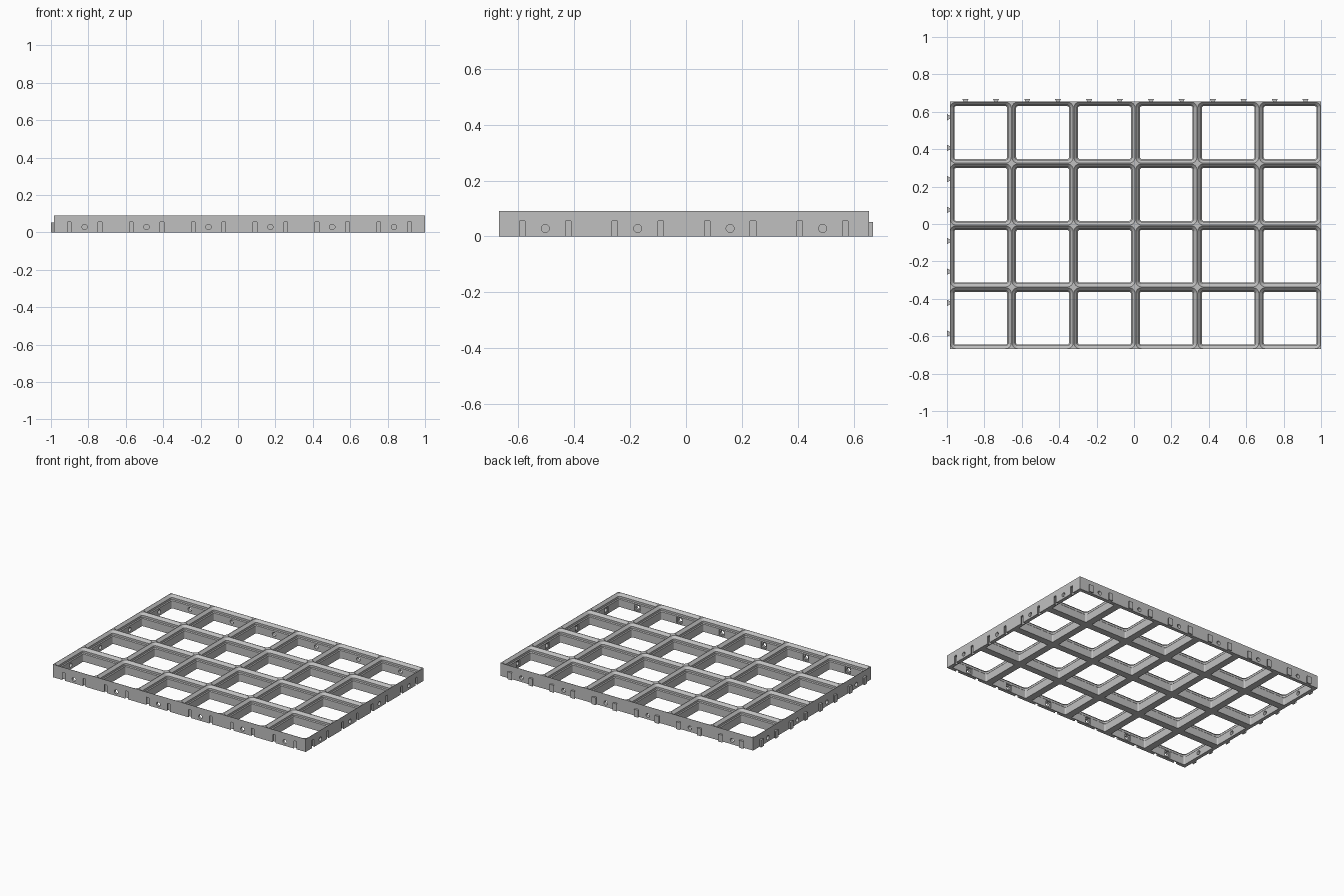
import bpy, bmesh, math
from mathutils import Matrix

if "Cube" in bpy.data.objects:
    bpy.data.objects.remove(bpy.data.objects["Cube"])

NX, NY = 6, 4
PITCH = 1.985 / NX
TAB = 0.015                     # how far the dovetail tabs stick out
HEIGHT = 0.091
CX, CY = TAB / 2, -TAB / 2      # frame centre, shifted to balance the tabs
HX, HY = NX * PITCH / 2, NY * PITCH / 2

grey = bpy.data.materials.new("grey plastic")
grey.diffuse_color = (0.53, 0.53, 0.53, 1)
grey.use_nodes = True
grey.node_tree.nodes["Principled BSDF"].inputs["Base Color"].default_value = grey.diffuse_color

xs = [CX + (i - (NX - 1) / 2) * PITCH for i in range(NX)]
ys = [CY + (j - (NY - 1) / 2) * PITCH for j in range(NY)]


def loft(bm, rings):
    """Closed solid through a list of equal-length point rings."""
    loops = [[bm.verts.new(p) for p in ring] for ring in rings]
    n = len(loops[0])
    bm.faces.new(loops[0][::-1])
    bm.faces.new(loops[-1])
    for a, b in zip(loops, loops[1:]):
        for k in range(n):
            bm.faces.new((a[k], a[(k + 1) % n], b[(k + 1) % n], b[k]))


def finish(bm, name):
    bmesh.ops.recalc_face_normals(bm, faces=bm.faces[:])
    me = bpy.data.meshes.new(name)
    bm.to_mesh(me)
    bm.free()
    me.materials.append(grey)
    ob = bpy.data.objects.new(name, me)
    bpy.context.collection.objects.link(ob)
    return ob


def rounded_square(x, y, z, half, r, seg=8):
    pts = []
    for q in range(4):
        a0 = q * math.pi / 2
        sx, sy = ((1, 1), (-1, 1), (-1, -1), (1, -1))[q]
        for k in range(seg + 1):
            a = a0 + k / seg * math.pi / 2
            pts.append((x + sx * (half - r) + r * math.cos(a),
                        y + sy * (half - r) + r * math.sin(a), z))
    return pts


def dovetail(bm, x, y, direction, narrow, wide, depth, z0, z1, back=0.0):
    """Prism that widens along direction, starting at (x, y)."""
    dx, dy = direction
    plan = [(0, -narrow / 2), (depth, -wide / 2), (depth, wide / 2), (0, narrow / 2)]
    if back:
        plan += [(-back, narrow / 2), (-back, -narrow / 2)]
    loft(bm, [[(x + u * dx - v * dy, y + u * dy + v * dx, z) for u, v in plan]
              for z in (z0, z1)])


def box(bm, centre, size):
    bmesh.ops.create_cube(bm, size=1, matrix=Matrix.Translation(centre)
                          @ Matrix.Diagonal((*size, 1)))


# solid slab that becomes the frame
bm = bmesh.new()
box(bm, (CX, CY, HEIGHT / 2), (2 * HX, 2 * HY, HEIGHT))
frame = finish(bm, "grid_frame")

# stepped, tapering openings: (z, inset from cell edge, corner radius)
profile = [(-0.02, 0.0244, 0.009), (0.0544, 0.0244, 0.009), (0.0599, 0.0189, 0.0145),
           (0.0741, 0.0189, 0.0145), (HEIGHT, 0.002, 0.0315), (HEIGHT + 0.02, 0.002, 0.0315)]
bm = bmesh.new()
for x in xs:
    for y in ys:
        loft(bm, [rounded_square(x, y, z, PITCH / 2 - d, r) for z, d, r in profile])
cells = finish(bm, "cell_cutter")

# dovetail slots on front and right, matching tabs on back and left
slots, tabs, holes, pockets = (bmesh.new() for _ in range(4))
OFF = 0.082
slot = dict(narrow=0.020, wide=0.036, depth=0.0165, z0=-0.02, z1=0.0552, back=0.01)
tab = dict(narrow=0.018, wide=0.034, depth=TAB, z0=0.0, z1=0.052)
for s in (-OFF, OFF):
    for x in xs:
        dovetail(slots, x + s, CY - HY, (0, 1), **slot)
        dovetail(tabs, x + s, CY + HY, (0, 1), **tab)
    for y in ys:
        dovetail(slots, CX + HX, y + s, (-1, 0), **slot)
        dovetail(tabs, CX - HX, y + s, (-1, 0), **tab)

# round bolt holes in all outer walls, square nut pockets inside front and right
HOLE_Z = 0.0285


def hole(x, y, axis):
    bmesh.ops.create_cone(holes, cap_ends=True, segments=24, radius1=0.0143,
                          radius2=0.0143, depth=0.1,
                          matrix=Matrix.Translation((x, y, HOLE_Z))
                          @ Matrix.Rotation(math.pi / 2, 4, axis))


for x in xs:
    hole(x, CY - HY, 'X')
    hole(x, CY + HY, 'X')
    box(pockets, (x, CY - HY + 0.027, HOLE_Z), (0.042, 0.02, 0.042))
for y in ys:
    hole(CX - HX, y, 'Y')
    hole(CX + HX, y, 'Y')
    box(pockets, (CX + HX - 0.027, y, HOLE_Z), (0.02, 0.042, 0.042))

finish(tabs, "dovetail_tabs")
cutters = [cells, finish(slots, "slot_cutter"), finish(holes, "hole_cutter"),
           finish(pockets, "pocket_cutter")]

# carve the frame, then drop the cutters
bpy.context.view_layer.objects.active = frame
for c in cutters:
    c.hide_render = True
    m = frame.modifiers.new(c.name, 'BOOLEAN')
    m.operation = 'DIFFERENCE'
    m.solver = 'EXACT'
    m.object = c
    bpy.ops.object.modifier_apply(modifier=m.name)
    bpy.data.objects.remove(c)
